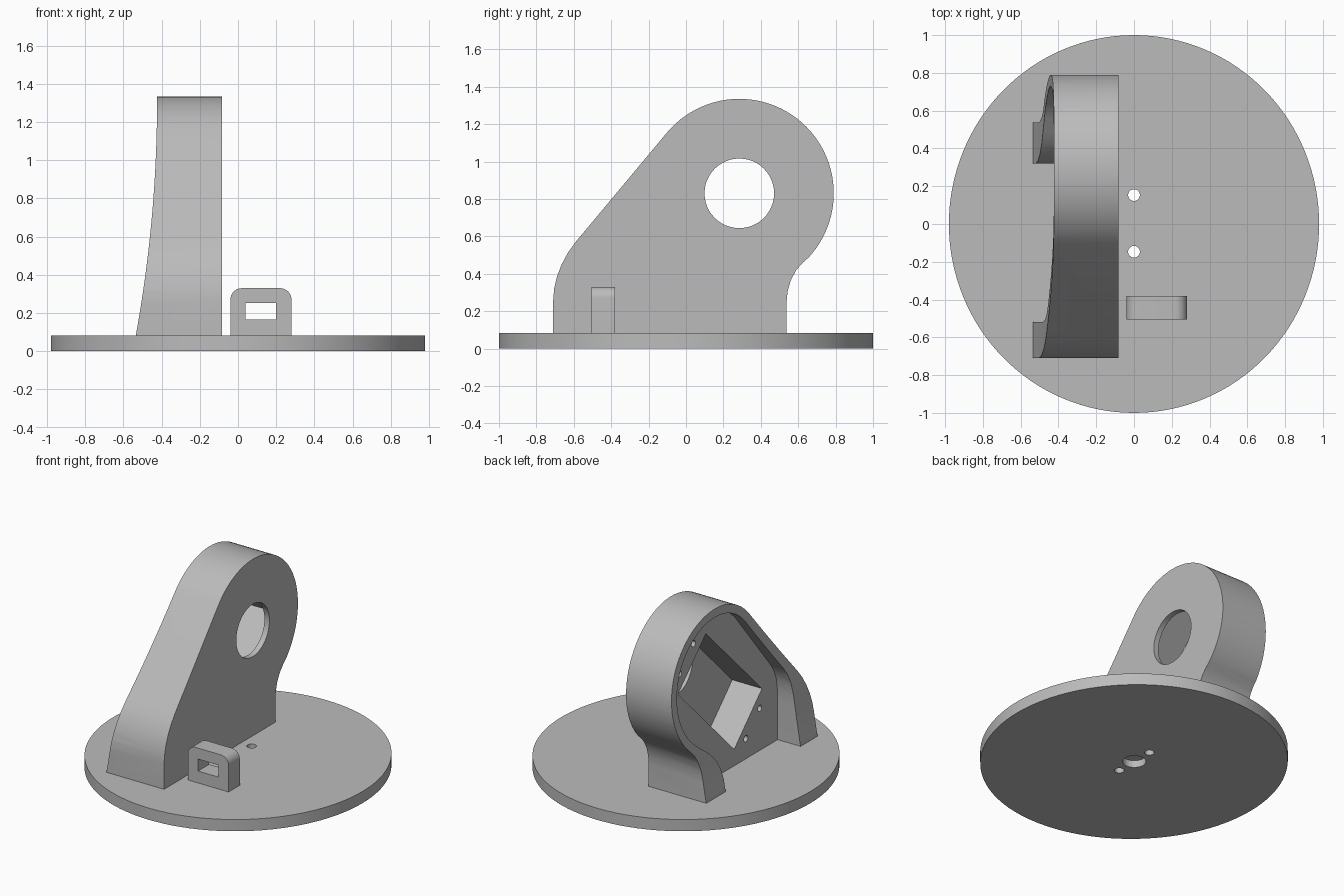
import bpy, bmesh
from math import sin, cos, pi, radians, sqrt
from mathutils import Vector

if "Cube" in bpy.data.objects:
    bpy.data.objects.remove(bpy.data.objects["Cube"], do_unlink=True)

grey = bpy.data.materials.new("light grey plastic")
grey.use_nodes = True
grey.diffuse_color = (0.5, 0.5, 0.5, 1)
grey.node_tree.nodes["Principled BSDF"].inputs["Base Color"].default_value = (0.5, 0.5, 0.5, 1)


def prism(name, points, axis, lo, hi):
    """Extrude a flat outline along an axis; points fill the other two axes in order."""
    def place(p, t):
        co = list(p)
        co.insert("xyz".index(axis), t)
        return Vector(co)
    bm = bmesh.new()
    face = bm.faces.new([bm.verts.new(place(p, lo)) for p in points])
    side = bmesh.ops.extrude_face_region(bm, geom=[face])["geom"]
    for v in side:
        if isinstance(v, bmesh.types.BMVert):
            v.co["xyz".index(axis)] = hi
    bmesh.ops.recalc_face_normals(bm, faces=bm.faces)
    mesh = bpy.data.meshes.new(name)
    bm.to_mesh(mesh)
    bm.free()
    mesh.materials.append(grey)
    ob = bpy.data.objects.new(name, mesh)
    bpy.context.collection.objects.link(ob)
    return ob


def arc(cx, cy, rx, ry, start, end, steps):
    return [(cx + rx * cos(radians(start + (end - start) * i / steps)),
             cy + ry * sin(radians(start + (end - start) * i / steps))) for i in range(steps + 1)]


def ring(cx, cy, rx, ry=None, steps=32):
    return arc(cx, cy, rx, ry or rx, 0, 360, steps)[:-1]


def cut(ob, cutter):
    bpy.context.view_layer.objects.active = ob
    mod = ob.modifiers.new("cut", "BOOLEAN")
    mod.operation, mod.solver, mod.object = "DIFFERENCE", "EXACT", cutter
    bpy.ops.object.modifier_apply(modifier=mod.name)
    bpy.data.objects.remove(cutter, do_unlink=True)


def box(x0, x1, z0, z1):
    return [(x0, z0), (x1, z0), (x1, z1), (x0, z1)]


TOP = 0.083        # upper face of the base
HY, HZ = 0.285, 0.83   # shaft hole centre

# Round base with two through holes and a blind centre hole underneath
base = prism("round_base", ring(0, 0, 0.98, 1.0, 128), "z", 0, TOP)
for y in (-0.147, 0.153):
    cut(base, prism("cutter", ring(0, y, 0.031), "z", -0.1, 0.2))
cut(base, prism("cutter", ring(0, 0.003, 0.075), "z", -0.1, 0.05))

# Upright bracket: teardrop outline standing on the base
outline = [(0.537, TOP), (0.537, 0.24), (0.543, 0.305), (0.56, 0.365), (0.59, 0.42), (0.625, 0.46)]
outline += arc(HY, HZ, 0.505, 0.505, -43, 140, 48)
outline += [(-0.59, 0.57), (-0.63, 0.515), (-0.665, 0.45), (-0.69, 0.385), (-0.705, 0.32),
            (-0.71, 0.26), (-0.71, TOP)]
bracket = prism("upright_bracket", outline, "x", -0.535, -0.083)

# Concave flare of the open side
flare = [(-0.424 - 0.111 * ((1.31 - z) / 1.227) ** 2, z)
         for z in [TOP - 0.02 + i * 0.052 for i in range(26)]]
cut(bracket, prism("cutter", flare + [(-0.8, 1.4), (-0.8, 0)], "y", -1, 1))

# Hollow behind the rim
hollow = [(0.32, 0.0), (0.32, 0.17), (0.335, 0.24), (0.37, 0.31), (0.425, 0.375), (0.49, 0.425)]
hollow += arc(HY, HZ, 0.445, 0.445, -54, 140, 48)
hollow += [(-0.44, 0.645), (-0.48, 0.585), (-0.505, 0.52), (-0.517, 0.44), (-0.52, 0.36), (-0.52, 0.0)]
cut(bracket, prism("cutter", hollow, "x", -0.8, -0.355))


# Tilted motor pocket, screw holes and shaft hole
def tilted(u, v):
    return (HY + (u + v) / sqrt(2), HZ + (u - v) / sqrt(2))


pocket = [tilted(0.22, -0.22), tilted(0.22, 0.22), tilted(-0.67, 0.22), tilted(-0.67, -0.22)]
cut(bracket, prism("cutter", pocket, "x", -0.7, -0.122))
for u in (0.305, -0.745):
    for v in (-0.11, 0.11):
        cut(bracket, prism("cutter", ring(*tilted(u, v), 0.022, steps=16), "x", -0.7, -0.15))
cut(bracket, prism("cutter", ring(HY, HZ, 0.186, steps=48), "x", -0.3, 0.1))

# Small cable loop with rounded top corners
loop = [(-0.04, TOP), (0.28, TOP)] + arc(0.22, 0.27, 0.06, 0.06, 0, 90, 8) \
    + arc(0.02, 0.27, 0.06, 0.06, 90, 180, 8)
cable_loop = prism("cable_loop", loop, "y", -0.505, -0.38)
cut(cable_loop, prism("cutter", box(0.04, 0.2, 0.167, 0.252), "y", -0.7, -0.2))

# Smooth curved walls, crisp edges
for ob in (base, bracket, cable_loop):
    bpy.ops.object.select_all(action="DESELECT")
    ob.select_set(True)
    bpy.context.view_layer.objects.active = ob
    bpy.ops.object.shade_smooth_by_angle(angle=radians(30))
